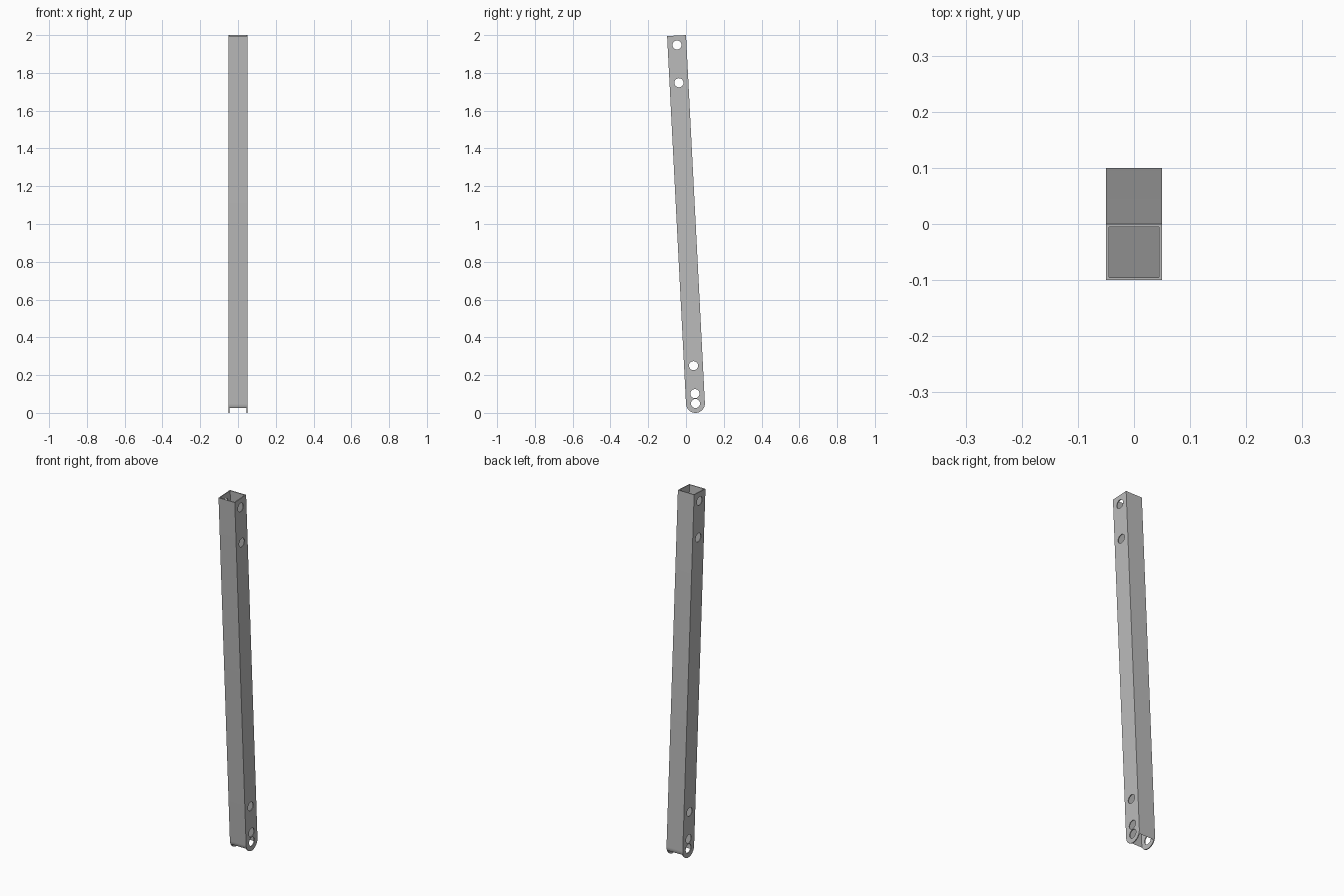
import bpy
import bmesh
from math import sin, cos, pi, atan2

old = bpy.data.objects.get("Cube")
if old:
    bpy.data.objects.remove(old, do_unlink=True)

HALF = 0.05          # half width of the square tube
WALL = 0.005
LENGTH = 1.95        # from the centre of the rounded foot to the open top
TILT = atan2(0.1, 1.9474)
HOLE_RADIUS = 0.024
HOLE_HEIGHTS = (0.0, 0.052, 0.2, 1.7, 1.9)

steel = bpy.data.materials.new("grey_steel")
steel.use_nodes = True
colour = (0.5, 0.5, 0.5, 1)
steel.diffuse_color = colour
steel.node_tree.nodes["Principled BSDF"].inputs["Base Color"].default_value = colour


def prism(name, outline, half_width):
    """Extrude a closed (y, z) outline along x, centred on x = 0."""
    bm = bmesh.new()
    face = bm.faces.new([bm.verts.new((-half_width, y, z)) for y, z in outline])
    moved = bmesh.ops.extrude_face_region(bm, geom=[face])["geom"]
    verts = [v for v in moved if isinstance(v, bmesh.types.BMVert)]
    bmesh.ops.translate(bm, verts=verts, vec=(2 * half_width, 0, 0))
    bmesh.ops.recalc_face_normals(bm, faces=bm.faces)
    mesh = bpy.data.meshes.new(name)
    bm.to_mesh(mesh)
    bm.free()
    mesh.materials.append(steel)
    obj = bpy.data.objects.new(name, mesh)
    bpy.context.collection.objects.link(obj)
    return obj


def arc(radius, start, end, steps, height=0.0):
    angles = [start + (end - start) * i / steps for i in range(steps + 1)]
    return [(radius * cos(a), height + radius * sin(a)) for a in angles]


# Square tube with a rounded foot
outline = arc(HALF, pi, 2 * pi, 32) + [(HALF, LENGTH), (-HALF, LENGTH)]
tube = prism("square_tube", outline, HALF)

# Hollow core, open at both ends
inner = HALF - WALL
core = prism("core_cutter", [(-inner, -1), (inner, -1),
                             (inner, LENGTH + 1), (-inner, LENGTH + 1)], inner)

# Bolt holes through both side walls
cutters = [core]
for height in HOLE_HEIGHTS:
    circle = arc(HOLE_RADIUS, 0, 2 * pi, 32, height)[:-1]
    cutters.append(prism("hole_cutter", circle, HALF * 2))

for cutter in cutters:
    cutter.hide_render = True
    cut = tube.modifiers.new("cut", 'BOOLEAN')
    cut.operation = 'DIFFERENCE'
    cut.solver = 'EXACT'
    cut.object = cutter

# Bake the cuts and drop the cutters
bpy.context.view_layer.update()
graph = bpy.context.evaluated_depsgraph_get()
baked = bpy.data.meshes.new_from_object(tube.evaluated_get(graph))
tube.modifiers.clear()
tube.data = baked
for cutter in cutters:
    bpy.data.objects.remove(cutter, do_unlink=True)

# Lean the tube forward
tube.rotation_euler.x = TILT
tube.location = (0, HALF, HALF)

bpy.ops.object.select_all(action='DESELECT')
tube.select_set(True)
bpy.context.view_layer.objects.active = tube
bpy.ops.object.shade_smooth_by_angle()
